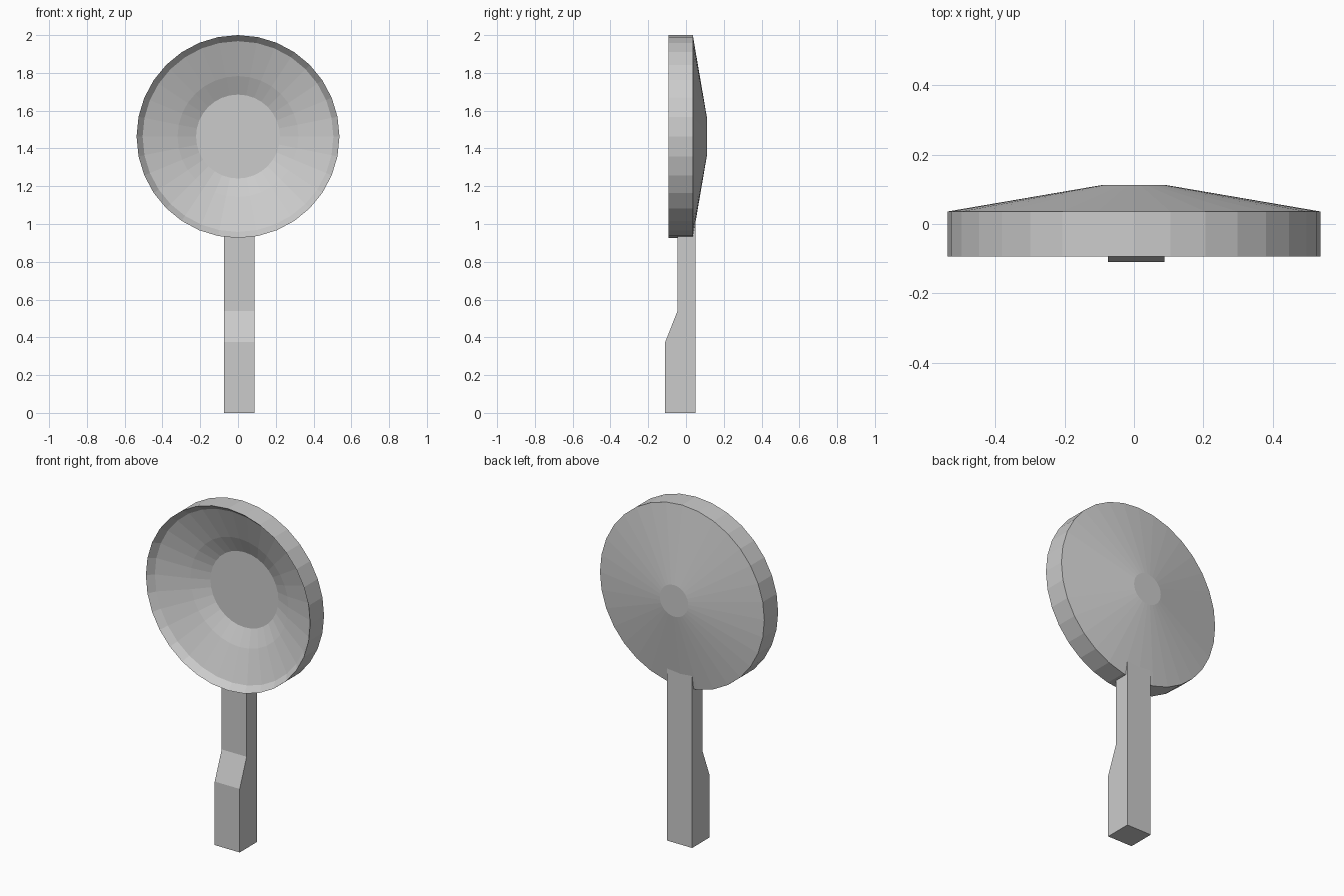
import bpy, bmesh
from math import sin, cos, pi

if "Cube" in bpy.data.objects:
    bpy.data.objects.remove(bpy.data.objects["Cube"])


def make_object(name, bm):
    bmesh.ops.recalc_face_normals(bm, faces=bm.faces[:])
    mesh = bpy.data.meshes.new(name)
    bm.to_mesh(mesh)
    bm.free()
    obj = bpy.data.objects.new(name, mesh)
    bpy.context.collection.objects.link(obj)
    return obj


def lathe_y(name, profile, center_z, sides):
    """Revolve (radius, y) points around a horizontal axis and cap both ends."""
    bm = bmesh.new()
    angles = [2 * pi * i / sides for i in range(sides)]
    rings = [[bm.verts.new((r * sin(a), y, center_z + r * cos(a))) for a in angles]
             for r, y in profile]
    for a, b in zip(rings, rings[1:]):
        for i in range(sides):
            j = (i + 1) % sides
            bm.faces.new((a[i], a[j], b[j], b[i]))
    bm.faces.new(rings[0])
    bm.faces.new(rings[-1])
    return make_object(name, bm)


def extrude_x(name, profile, x0, x1):
    """Extrude a (y, z) side profile along x."""
    bm = bmesh.new()
    face = bm.faces.new([bm.verts.new((x0, y, z)) for y, z in profile])
    result = bmesh.ops.extrude_face_region(bm, geom=[face])
    verts = [v for v in result["geom"] if isinstance(v, bmesh.types.BMVert)]
    bmesh.ops.translate(bm, verts=verts, vec=(x1 - x0, 0, 0))
    return make_object(name, bm)


# Round dish: stepped hollow front, straight rim, shallow cone back
lathe_y("dish", [(0.222, 0.06), (0.32, 0.013), (0.505, -0.055), (0.537, -0.093),
                 (0.537, 0.036), (0.093, 0.112)], 1.463, 32)

# Handle with a thicker grip, its top sunk into the dish
extrude_x("handle", [(-0.11, 0), (0.05, 0), (0.05, 1.03), (-0.045, 0.945),
                     (-0.045, 0.54), (-0.11, 0.375)], -0.075, 0.088)
